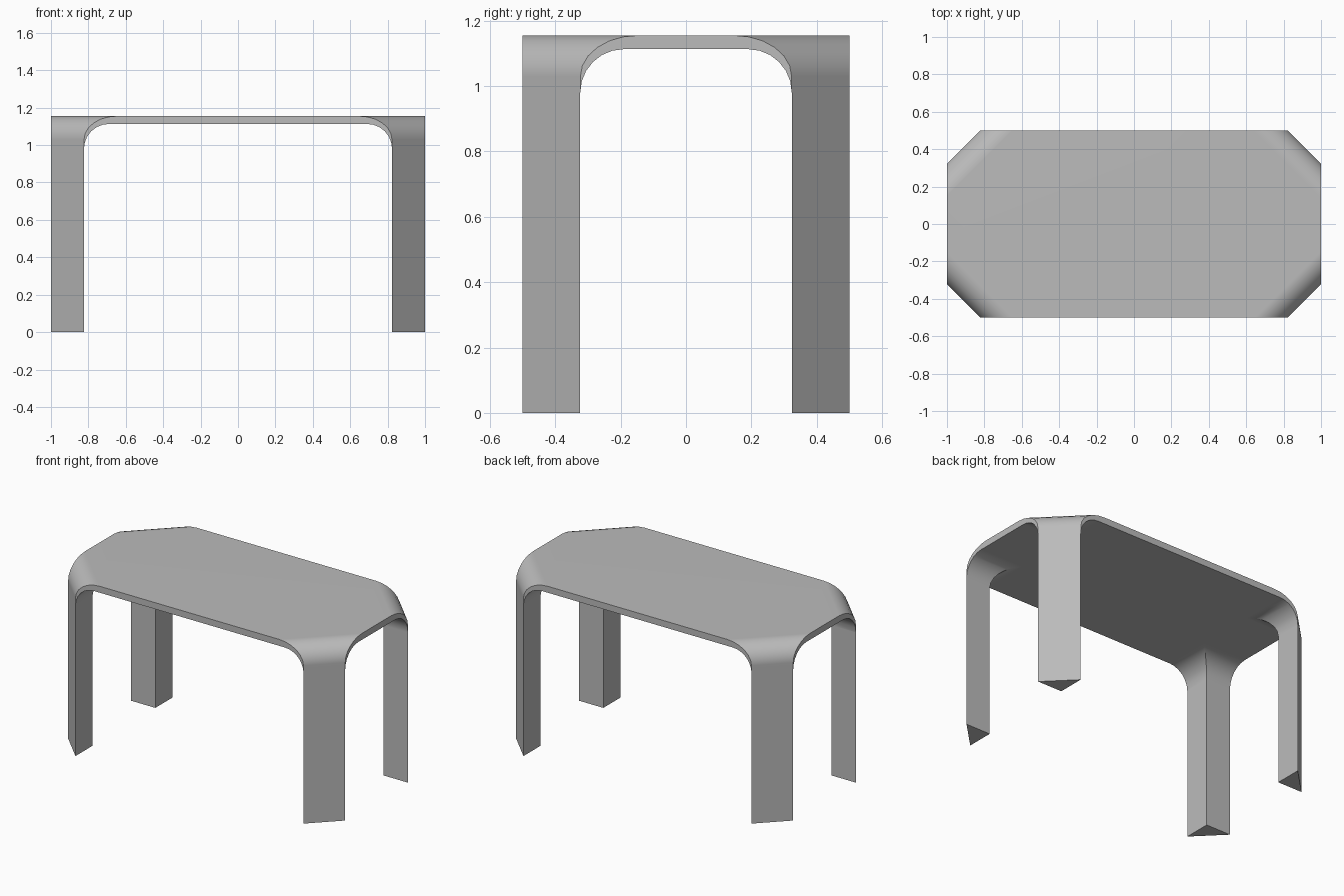
import bpy
import bmesh
from math import sin, cos, pi

cube = bpy.data.objects.get("Cube")
if cube:
    bpy.data.objects.remove(cube, do_unlink=True)

HEIGHT, UNDERSIDE = 1.155, 1.113
HALF_X, HALF_Y = 1.0, 0.5
CORNER = 0.1768            # corner cut, also the side of each triangular leg
OUTER_R, INNER_R = 0.125, 0.133
SEGMENTS = 6

grey = bpy.data.materials.new("grey")
grey.use_nodes = True
colour = (0.5, 0.5, 0.5, 1.0)
grey.diffuse_color = colour
grey.node_tree.nodes["Principled BSDF"].inputs["Base Color"].default_value = colour


def prism(name, points, direction, round_edges=False):
    """Extrude a closed outline along a direction."""
    bm = bmesh.new()
    face = bm.faces.new([bm.verts.new(p) for p in points])
    moved = bmesh.ops.extrude_face_region(bm, geom=[face])["geom"]
    bmesh.ops.translate(bm, vec=direction,
                        verts=[g for g in moved if isinstance(g, bmesh.types.BMVert)])
    bmesh.ops.recalc_face_normals(bm, faces=bm.faces)
    if round_edges:
        # only the diagonal edges of the top are rounded
        def is_diagonal(e):
            a, b = (v.co for v in e.verts)
            return min(a.z, b.z) > HEIGHT - 0.01 and abs(a.x - b.x) > 0.01 and abs(a.y - b.y) > 0.01
        bmesh.ops.bevel(bm, geom=[e for e in bm.edges if is_diagonal(e)],
                        offset=OUTER_R, offset_type='OFFSET', segments=SEGMENTS,
                        profile=0.5, affect='EDGES')
    mesh = bpy.data.meshes.new(name)
    bm.to_mesh(mesh)
    bm.free()
    obj = bpy.data.objects.new(name, mesh)
    bpy.context.collection.objects.link(obj)
    return obj


def arch(half_width):
    """Outline of a leg opening with rounded upper corners."""
    right = [(half_width, -0.1)]
    for i in range(SEGMENTS + 1):
        a = i / SEGMENTS * pi / 2
        right.append((half_width - INNER_R + INNER_R * cos(a),
                      UNDERSIDE - INNER_R + INNER_R * sin(a)))
    return right + [(-u, z) for u, z in reversed(right)]


# Solid eight-sided block with rounded diagonal top edges
cx, cy = HALF_X - CORNER, HALF_Y - CORNER
outline = []
for sx, sy in ((1, 1), (-1, 1), (-1, -1), (1, -1)):
    pair = [(sx * HALF_X, sy * cy, 0), (sx * cx, sy * HALF_Y, 0)]
    outline += pair if sx * sy > 0 else pair[::-1]
table = prism("table", outline, (0, 0, HEIGHT), True)
table.data.materials.append(grey)

# Openings that leave the top and the four legs
GAP = 0.0004
openings = [
    prism("long_side_opening", [(u, -1, z) for u, z in arch(cx + GAP)], (0, 2, 0)),
    prism("short_side_opening", [(-2, u, z) for u, z in arch(cy + GAP)], (4, 0, 0)),
]
bpy.context.view_layer.objects.active = table
for cutter in openings:
    cutter.hide_render = True
    cut = table.modifiers.new(cutter.name, 'BOOLEAN')
    cut.operation = 'DIFFERENCE'
    cut.solver = 'EXACT'
    cut.object = cutter
    bpy.ops.object.modifier_apply(modifier=cut.name)
for cutter in openings:
    bpy.data.objects.remove(cutter, do_unlink=True)

# Smooth curves, crisp edges, flat top
bpy.ops.object.select_all(action='DESELECT')
table.select_set(True)
bpy.ops.object.shade_smooth_by_angle(angle=pi / 6)
weighted = table.modifiers.new("flat_top_shading", 'WEIGHTED_NORMAL')
weighted.keep_sharp = True
